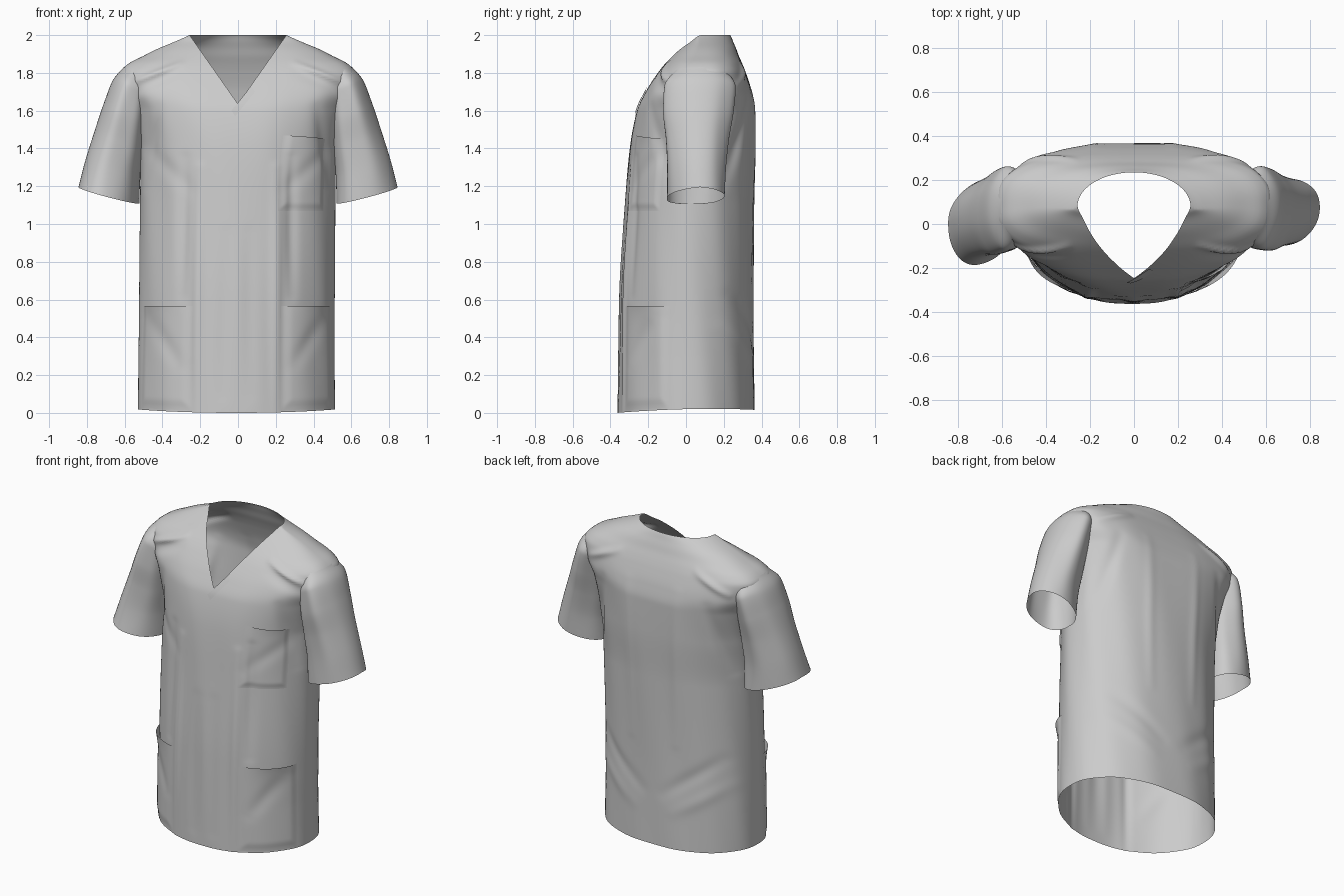
import bpy, bmesh, math
from mathutils import Vector

if "Cube" in bpy.data.objects:
    bpy.data.objects.remove(bpy.data.objects["Cube"])

# Body profile: z, half width, front y, back y, centre y, front and back roundness
BODY = [(0, .522, -.366, .366, .01, 1.95, 2.2), (.6, .515, -.355, .358, .01, 1.95, 2.2),
        (1.1, .515, -.325, .362, .03, 2.0, 2.2), (1.4, .52, -.300, .37, .06, 2.2, 2.4),
        (1.6, .555, -.262, .368, .07, 2.5, 2.6), (1.7, .595, -.215, .350, .07, 2.8, 3.0),
        (1.8, .622, -.15, .318, .08, 2.9, 3.0), (1.845, .585, -.115, .3, .08, 2.8, 2.9),
        (1.89, .5, -.075, .28, .08, 2.5, 2.7), (1.93, .42, -.035, .265, .08, 2.3, 2.5),
        (1.965, .335, .01, .25, .075, 2.2, 2.3), (1.99, .278, .04, .24, .07, 2.1, 2.1),
        (2.0, .257, .06, .235, .08, 2, 2)]
# Sleeve sections: t, inner x, inner z, outer x, outer z, front y, back y
SLEEVE = [(0, .522, 1.11, .845, 1.195, -.10, .20), (.2, .518, 1.25, .81, 1.33, -.102, .205),
          (.4, .50, 1.40, .76, 1.49, -.11, .22), (.6, .485, 1.55, .71, 1.64, -.125, .245),
          (.8, .47, 1.68, .66, 1.765, -.118, .258), (1, .45, 1.785, .605, 1.83, -.06, .215)]
# Cloth folds: x0, z0, x1, z1, width, height, front (-1) or back (1)
FOLDS = [(.30, 1.85, .54, 1.755, .014, .02, -1), (.32, 1.80, .56, 1.70, .03, -.01, -1),
         (.21, .0, .20, 1.30, .025, .012, -1), (.29, .62, .28, 1.35, .03, -.012, -1),
         (.07, .1, .06, .95, .04, -.006, -1), (.48, 1.40, .25, 1.18, .04, -.006, -1),
         (.50, 1.20, .42, 1.62, .03, -.010, -1), (.45, .50, .30, .25, .04, -.007, -1),
         (.28, 1.84, .50, 1.74, .02, .015, 1), (.48, 1.2, .38, 1.65, .035, -.012, 1),
         (.42, .62, .08, .36, .04, -.008, 1), (.45, .45, .15, .25, .04, .006, 1),
         (.16, .7, .18, 1.7, .03, .006, 1)]


def table(rows, z):
    """Monotone cubic interpolation down a profile table."""
    z = min(max(z, rows[0][0]), rows[-1][0])
    i = max(k for k in range(len(rows) - 1) if rows[k][0] <= z)
    h = rows[i + 1][0] - rows[i][0]
    t = (z - rows[i][0]) / h

    def sec(k, c):
        k = min(max(k, 0), len(rows) - 2)
        return (rows[k + 1][c] - rows[k][c]) / (rows[k + 1][0] - rows[k][0])

    def tan(k, c):
        a, b = sec(k - 1, c), sec(k, c)
        return 2 * a * b / (a + b) if a * b > 0 else 0
    return [(2*t**3 - 3*t*t + 1) * rows[i][c] + (3*t*t - 2*t**3) * rows[i + 1][c]
            + h * ((t**3 - 2*t*t + t) * tan(i, c) + (t**3 - t*t) * tan(i + 1, c))
            for c in range(1, len(rows[0]))]


def spow(v, p):
    return math.copysign(abs(v) ** p, v)


def fold(x, z, side):
    d = 0
    for x0, z0, x1, z1, wid, amp, s in FOLDS:
        if s * side <= 0:
            continue
        dx, dz = x1 - x0, z1 - z0
        t = ((abs(x) - x0) * dx + (z - z0) * dz) / (dx * dx + dz * dz)
        c = min(max(t, 0), 1)
        r2 = ((abs(x) - x0 - c * dx) / wid) ** 2 + ((z - z0 - c * dz) / wid) ** 2
        d += amp * math.exp(-r2) * (.35 + .65 * math.sin(math.pi * c))
    return d * min(1, abs(side) * 3)


def body(a, z, off=0):
    """Point on the torso at angle a (-90 degrees = front) and height z."""
    w, yf, yb, yc, nf, nb = table(BODY, z)
    c, s = math.cos(a), math.sin(a)
    n, d = (nf, yc - yf) if s < 0 else (nb, yb - yc)
    x, y = w * spow(c, 2 / n), yc + d * spow(s, 2 / n)
    fade = min(1, max(0, (1.95 - z) / .3))
    off += fold(x, z, s) + fade * .003 * math.sin(9 * a + 2 * z) * math.sin(2.2 * z + 3 * a)
    hem = (.008 * (1 + s) + .012 * c * c) * max(0, 1 - z / .3)
    lean = .008 * min(1, max(0, 1.3 - z))
    return Vector((x + off * c - lean, y + off * s, z + hem))


def front_angle(x, z):
    w, nf = table(BODY, z)[0], table(BODY, z)[4]
    a = math.acos(min(1, abs(x) / w) ** (nf / 2))
    return -a if x >= 0 else a - math.pi


def grid(name, nu, nv, f, drop=None):
    """Smooth sheet f(u, v); vertices where drop(co) is true are cut away."""
    bm = bmesh.new()
    vs = [[bm.verts.new(f(i / nu, j / nv)) for i in range(nu + 1)] for j in range(nv + 1)]
    for j in range(nv):
        for i in range(nu):
            bm.faces.new((vs[j][i], vs[j][i + 1], vs[j + 1][i + 1], vs[j + 1][i]))
    bmesh.ops.remove_doubles(bm, verts=bm.verts, dist=1e-5)
    if drop:
        bmesh.ops.delete(bm, geom=[v for v in bm.verts if drop(v.co)], context='VERTS')
    bmesh.ops.recalc_face_normals(bm, faces=bm.faces)
    me = bpy.data.meshes.new(name)
    bm.to_mesh(me)
    bm.free()
    me.polygons.foreach_set("use_smooth", [True] * len(me.polygons))
    ob = bpy.data.objects.new(name, me)
    bpy.context.collection.objects.link(ob)
    return ob


def in_body(p):
    w, yf, yb, yc, nf, nb = table(BODY, p.z)
    n, d = (nf, yc - yf) if p.y < yc else (nb, yb - yc)
    return p.z > 1.3 and (abs(p.x) / w) ** n + (abs(p.y - yc) / d) ** n < .86


def in_sleeve(p):
    if p.z < 1.27 or abs(p.x) < .44:
        return False
    lo, hi = 0, 1
    for _ in range(12):
        t = (lo + hi) / 2
        xi, zi, xo, zo, yf, yb = table(SLEEVE, t)
        if zi + (abs(p.x) - xi) / (xo - xi) * (zo - zi) < p.z:
            lo = t
        else:
            hi = t
    r = ((2 * abs(p.x) - xi - xo) / (xo - xi)) ** 2 + ((2 * p.y - yf - yb) / (yb - yf)) ** 2
    return t < .74 and r < .75


# Torso with V neck
def torso(u, v):
    z = 2 * (1 - (1 - v) ** 1.3)
    a0 = front_angle(max(0, (z - 1.635) / .365) * .256, z)
    return body(a0 + u * (math.pi - 2 * a0), z)


grid("torso", 200, 130, torso, in_sleeve)

# Sleeves
for side, label in ((1, "right"), (-1, "left")):
    def sleeve(u, v, side=side):
        xi, zi, xo, zo, yf, yb = table(SLEEVE, v)
        a = u * 2 * math.pi
        c, s = spow(math.cos(a), .94), spow(math.sin(a), .94)
        k = 1 + .04 * math.sin(5 * a + .8) * math.sin(math.pi * min(1, v * .8 + .1))
        y = (yf + yb) / 2 + (yb - yf) / 2 * s * k
        if side < 0:  # the left cuff kicks forward
            y -= (1 - v) ** 2 * (.08 * max(0, -s) + .045 * c)
        else:
            y += .025 * (1 - v) * c
        return Vector((side * ((xi + xo) / 2 + (xo - xi) / 2 * c),
                       y, (zi + zo) / 2 + (zo - zi) / 2 * c - .012 * abs(s) * (1 - v)))
    grid(label + "_sleeve", 80, 60, sleeve, in_body)


# Patch pockets: edges melt into the cloth, the top gapes open
def pocket(name, a0, a1, z0, z1, gape, mirror=False, slant=0):
    def f(u, v):
        a = math.radians(a0 + (a1 - a0) * u)
        edge = min(1, min(u, 1 - u, v * 1.5) * 6)
        off = .0015 + .007 * edge * edge * (3 - 2 * edge)
        off += gape * math.sin(math.pi * u) ** 2 * v ** 6
        z = z0 + (z1 - z0) * v - slant * u * v
        return body(math.pi - a if mirror else a, z, off)
    grid(name, 40, 40, f)


pocket("right_hip_pocket", -63, -16, .01, .565, .018)
pocket("left_hip_pocket", -63, -16, .01, .565, .018, True)
pocket("chest_pocket", -66, -28, 1.07, 1.47, .006, slant=.02)


# Crossed tip of the neckline
def neck_tip(u, v):
    x, z = .07 - .105 * u + .02 * v, 1.73 - .13 * u - .03 * v
    return body(front_angle(x, z), z, .003 + .004 * (1 - v))


grid("neck_overlap", 12, 4, neck_tip)
